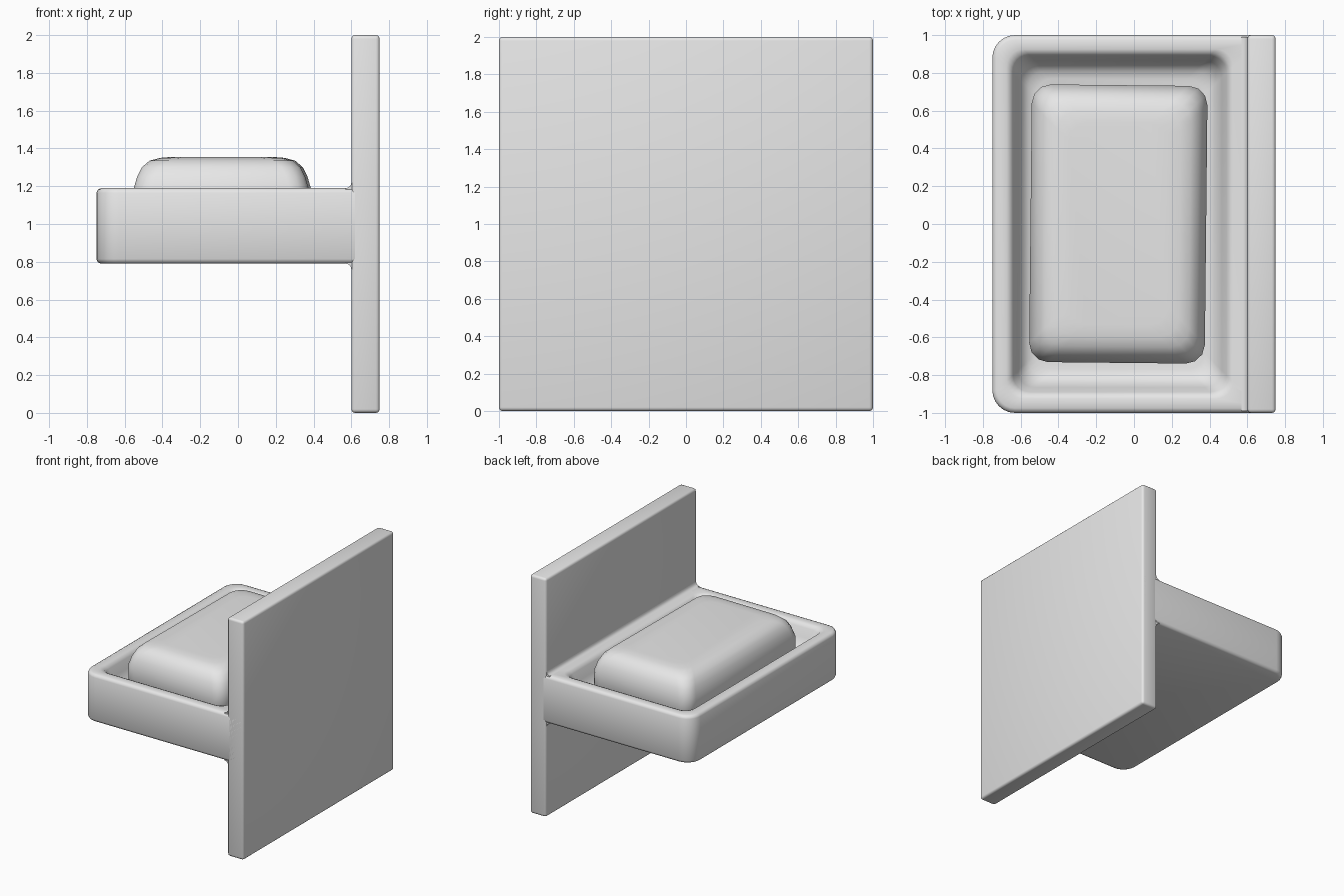
import bpy, bmesh
from math import cos, sin, pi, radians

cube = bpy.data.objects.get("Cube")
if cube:
    bpy.data.objects.remove(cube, do_unlink=True)

grey = bpy.data.materials.new("light grey")
grey.use_nodes = True
grey.diffuse_color = (0.8, 0.8, 0.8, 1)
grey.node_tree.nodes["Principled BSDF"].inputs["Base Color"].default_value = (0.8, 0.8, 0.8, 1)


def finish(name, bm, angle=40):
    bmesh.ops.recalc_face_normals(bm, faces=bm.faces)
    mesh = bpy.data.meshes.new(name)
    bm.to_mesh(mesh)
    bm.free()
    mesh.materials.append(grey)
    obj = bpy.data.objects.new(name, mesh)
    bpy.context.collection.objects.link(obj)
    bpy.ops.object.select_all(action='DESELECT')
    obj.select_set(True)
    bpy.context.view_layer.objects.active = obj
    bpy.ops.object.shade_smooth_by_angle(angle=radians(angle))
    return obj


def rounded_rect(x0, x1, y, r_left, r_right, steps):
    """Outline of a rectangle, with one corner radius for each end."""
    corners = ((x1 - r_right, y - r_right, r_right, 0),
               (x0 + r_left, y - r_left, r_left, 1),
               (x0 + r_left, r_left - y, r_left, 2),
               (x1 - r_right, r_right - y, r_right, 3))
    for cx, cy, r, quarter in corners:
        for i in range(steps + 1):
            a = (quarter + i / steps) * pi / 2
            yield cx + r * cos(a), cy + r * sin(a)


def loft(name, rings, steps, angle=40):
    """Skin a stack of (z, x0, x1, y, r_left, r_right) rings and cap the ends."""
    bm = bmesh.new()
    loops = [[bm.verts.new((x, y, z)) for x, y in rounded_rect(*rest, steps)]
             for z, *rest in rings]
    for low, high in zip(loops, loops[1:]):
        for i in range(len(low)):
            j = (i + 1) % len(low)
            bm.faces.new((low[i], low[j], high[j], high[i]))
    bm.faces.new(loops[0])
    bm.faces.new(loops[-1])
    return finish(name, bm, angle)


# Upright wall plate with softened edges
bm = bmesh.new()
bmesh.ops.create_cube(bm, size=1)
for v in bm.verts:
    v.co.x = 0.675 + v.co.x * 0.15
    v.co.y *= 2
    v.co.z = 1 + v.co.z * 2
bmesh.ops.bevel(bm, geom=bm.edges[:], offset=0.02, segments=3, profile=0.5, affect='EDGES')
finish("wall_plate", bm)

# Tray: outer shell, rolled rim, then a hollow with a curved floor
X0, X1, BOTTOM, RIM, FLOOR = -0.75, 0.73, 0.79, 1.19, 1.0
rings = []
for inset, z in ((0.025, BOTTOM), (0.008, BOTTOM + 0.008), (0, BOTTOM + 0.025),
                 (0, RIM - 0.025), (0.008, RIM - 0.008), (0.025, RIM)):
    rings.append((z, X0 + inset, X1, 1 - inset, 0.12 - inset, 0.001))
for inset, z in ((0.075, RIM), (0.095, RIM - 0.008), (0.11, RIM - 0.03),
                 (0.135, RIM - 0.1), (0.16, FLOOR + 0.04),
                 (0.19, FLOOR + 0.012), (0.23, FLOOR)):
    rings.append((z, X0 + inset, 0.6 - inset, 1 - inset, 0.09, 0.09))
loft("tray", rings, 6)

# Small fillets where the tray meets the plate
for name, z, up in (("upper_fillet", RIM, 1), ("lower_fillet", BOTTOM, -1)):
    r = 0.03
    profile = [(0.61, z - up * 0.01), (0.6 - r, z - up * 0.01)]
    for i in range(5):
        a = i / 4 * pi / 2
        profile.append((0.6 - r + r * sin(a), z + up * r * (1 - cos(a))))
    profile.append((0.61, z + up * r))
    bm = bmesh.new()
    ends = [[bm.verts.new((x, y, pz)) for x, pz in profile] for y in (-0.99, 0.99)]
    for i in range(len(profile)):
        j = (i + 1) % len(profile)
        bm.faces.new((ends[0][i], ends[0][j], ends[1][j], ends[1][i]))
    for end in ends:
        bm.faces.new(end)
    finish(name, bm)

# Soap bar: a pillow-edged block, turned very slightly in the tray
rings = []
for inset, z in ((0.03, FLOOR - 0.01), (0.0, 1.06), (0.0, 1.18), (0.02, 1.25),
                 (0.045, 1.3), (0.085, 1.335), (0.14, 1.35), (0.2, 1.355)):
    rings.append((z, inset - 0.465, 0.465 - inset, 0.735 - inset, 0.1, 0.1))
soap = loft("soap_bar", rings, 3, 50)
soap.location.x = -0.083
soap.rotation_euler.z = radians(-0.6)
